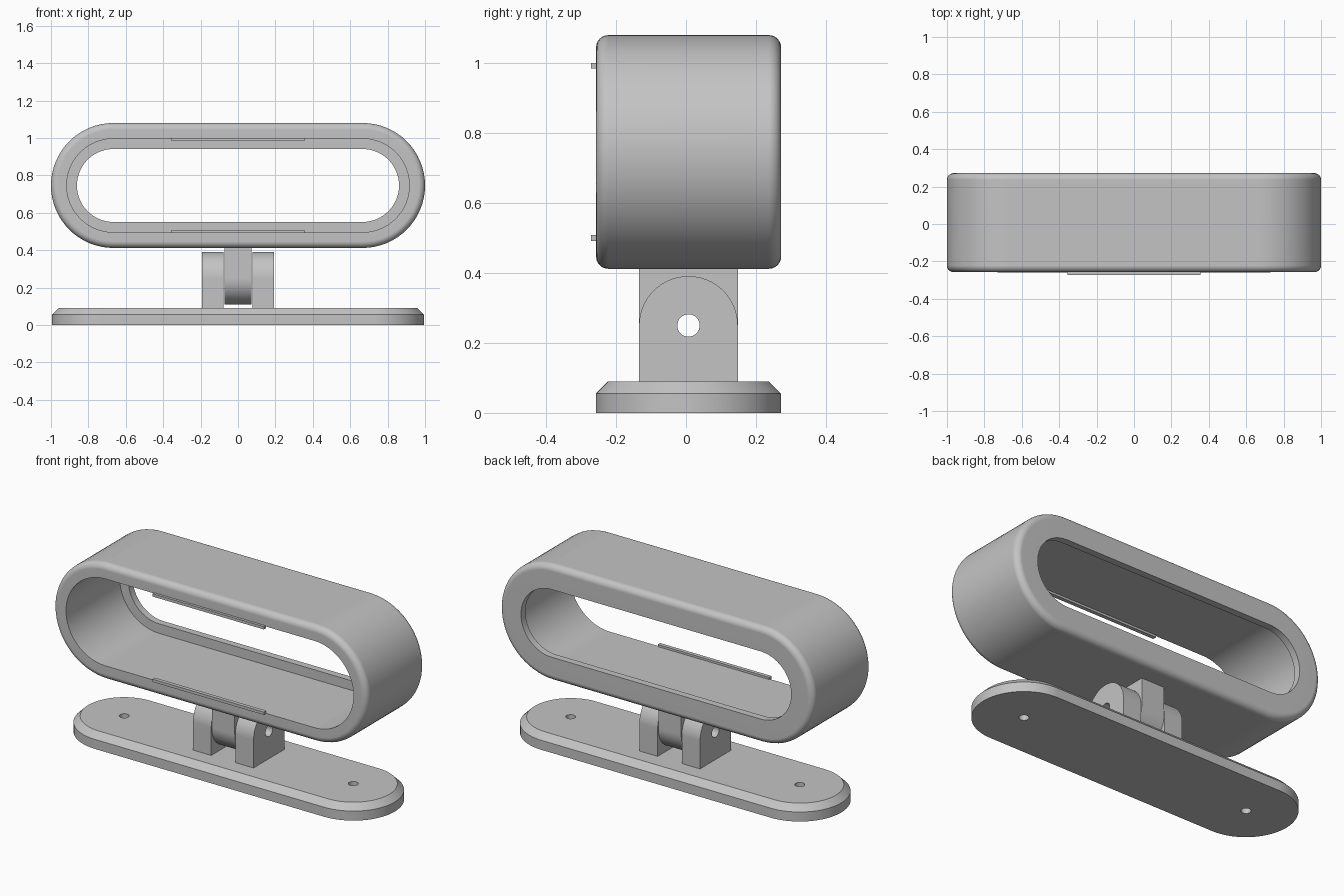
import bpy
import bmesh
from math import sin, cos, pi, radians

cube = bpy.data.objects.get("Cube")
if cube:
    bpy.data.objects.remove(cube)

grey = bpy.data.materials.new("plain_grey")
grey.use_nodes = True
GREY = (0.55, 0.55, 0.55, 1)
grey.diffuse_color = GREY
grey.node_tree.nodes["Principled BSDF"].inputs["Base Color"].default_value = GREY

MID_Y = 0.007      # centre line of base, hinge and ring
RING_Z = 0.746     # height of the ring's centre
PIVOT_Z = 0.25     # height of the hinge axis


def arc(cu, cv, r, start, end, steps):
    """Points on a circular arc, angles in degrees."""
    angles = [radians(start + (end - start) * i / steps) for i in range(steps + 1)]
    return [(cu + r * cos(a), cv + r * sin(a)) for a in angles]


def stadium(half, r, steps=32):
    """Slot outline: two half circles joined by straight sides."""
    return arc(half, 0, r, -90, 90, steps) + arc(-half, 0, r, 90, 270, steps)


def loft(name, loops, closed=False):
    """Skin a series of equal point loops; cap the ends unless closed."""
    bm = bmesh.new()
    rows = [[bm.verts.new(p) for p in loop] for loop in loops]
    pairs = list(zip(rows, rows[1:]))
    if closed:
        pairs.append((rows[-1], rows[0]))
    else:
        bm.faces.new(rows[0])
        bm.faces.new(rows[-1])
    for a, b in pairs:
        for i in range(len(a)):
            j = (i + 1) % len(a)
            bm.faces.new((a[i], a[j], b[j], b[i]))
    bmesh.ops.recalc_face_normals(bm, faces=bm.faces)
    mesh = bpy.data.meshes.new(name)
    bm.to_mesh(mesh)
    bm.free()
    obj = bpy.data.objects.new(name, mesh)
    bpy.context.collection.objects.link(obj)
    mesh.materials.append(grey)
    return obj


def activate(obj):
    bpy.ops.object.select_all(action='DESELECT')
    obj.select_set(True)
    bpy.context.view_layer.objects.active = obj


def drill(obj, location, r, rotation=(0, 0, 0)):
    """Cut a round hole through an object."""
    bpy.ops.mesh.primitive_cylinder_add(vertices=32, radius=r, depth=0.8,
                                        location=location, rotation=rotation)
    cutter = bpy.context.object
    cutter.hide_render = True
    cutter.data.materials.append(grey)
    mod = obj.modifiers.new("hole", 'BOOLEAN')
    mod.operation = 'DIFFERENCE'
    mod.solver = 'EXACT'
    mod.object = cutter
    activate(obj)
    bpy.ops.object.modifier_apply(modifier=mod.name)
    bpy.data.objects.remove(cutter)


def smooth(obj):
    activate(obj)
    bpy.ops.object.shade_smooth_by_angle(angle=radians(30))
    mod = obj.modifiers.new("even_shading", 'WEIGHTED_NORMAL')
    mod.keep_sharp = True


# Ring housing: rounded outer edges, open front, lip at the back
front, back, outer, inner, lip, fillet = -0.257, 0.272, 0.334, 0.25, 0.195, 0.035
profile = [(inner, front)]
profile += arc(outer - fillet, front + fillet, fillet, -90, 0, 6)
profile += arc(outer - fillet, back - fillet, fillet, 0, 90, 6)
profile += [(lip, back), (lip, back - 0.04), (inner, back - 0.04)]
ring = loft("ring_housing",
            [[(u, y, RING_Z + v) for u, v in stadium(0.666, r)] for r, y in profile],
            closed=True)
smooth(ring)

# Thin clips at the front opening
for name, side in (("upper_clip", 1), ("lower_clip", -1)):
    bpy.ops.mesh.primitive_cube_add(size=1, location=(0, -0.261, RING_Z + side * 0.246))
    clip = bpy.context.object
    clip.name = name
    clip.scale = (0.71, 0.022, 0.016)
    clip.data.materials.append(grey)

# Base plate with chamfered top edge and two screw holes
base = loft("base_plate",
            [[(u, MID_Y + v, z) for u, v in stadium(0.73, r)]
             for r, z in ((0.265, 0), (0.265, 0.055), (0.23, 0.09))])
for x in (-0.73, 0.73):
    drill(base, (x, MID_Y, 0), 0.026)
smooth(base)


def hinge_plate(name, x0, x1, flat_z, direction):
    """Plate rounded about the hinge axis on one end, with a pin hole."""
    outline = arc(MID_Y, PIVOT_Z, 0.141, 0, 180 * direction, 32)
    outline += [(MID_Y - 0.141, flat_z), (MID_Y + 0.141, flat_z)]
    plate = loft(name, [[(x, y, z) for y, z in outline] for x in (x0, x1)])
    drill(plate, ((x0 + x1) / 2, MID_Y, PIVOT_Z), 0.032, (0, pi / 2, 0))
    smooth(plate)


# Hinge: two lugs on the base and a tab under the ring
hinge_plate("right_hinge_lug", -0.193, -0.077, 0.08, 1)
hinge_plate("left_hinge_lug", 0.077, 0.193, 0.08, 1)
hinge_plate("ring_hinge_tab", -0.073, 0.073, 0.43, -1)
